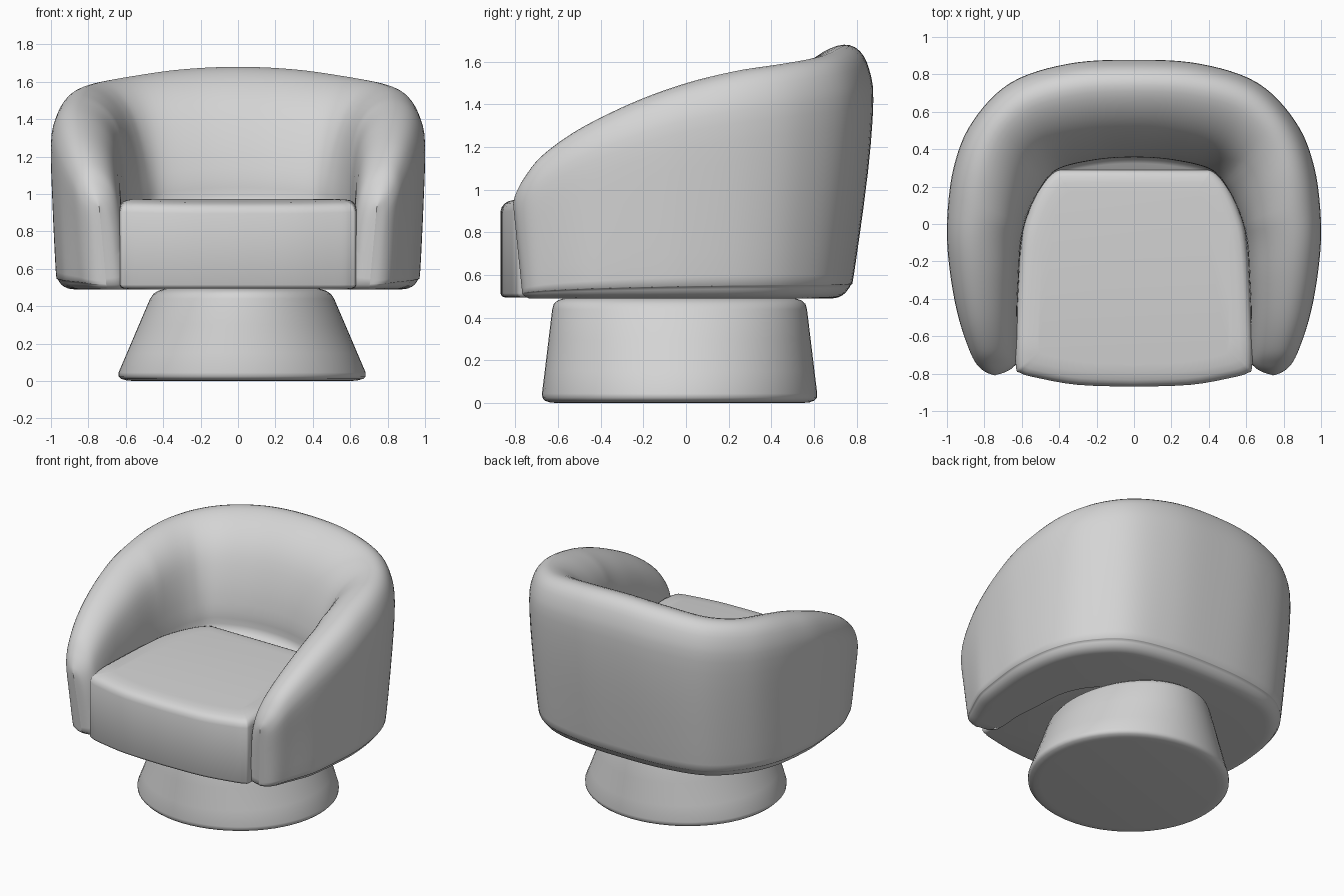
import bpy, bmesh, math
from mathutils import Vector

if "Cube" in bpy.data.objects:
    bpy.data.objects.remove(bpy.data.objects["Cube"])

fabric = bpy.data.materials.new("light_grey_fabric")
fabric.diffuse_color = (0.66, 0.66, 0.66, 1)
fabric.use_nodes = True
fabric.node_tree.nodes["Principled BSDF"].inputs["Base Color"].default_value = fabric.diffuse_color


def spline(pts, n):
    """Catmull-Rom through tuples of any size."""
    out = []
    for i in range(len(pts) - 1):
        p = [pts[max(i - 1, 0)], pts[i], pts[i + 1], pts[min(i + 2, len(pts) - 1)]]
        for k in range(n):
            t = k / n
            out.append(tuple(
                0.5 * (2 * b + (c - a) * t + (2 * a - 5 * b + 4 * c - d) * t * t
                       + (3 * b - a - 3 * c + d) * t ** 3) for a, b, c, d in zip(*p)))
    out.append(tuple(pts[-1]))
    return out


def clamp(v):
    return min(max(v, 0), 1)


def loft(name, rings, caps=True):
    """Join closed rings of points into one smooth solid."""
    bm = bmesh.new()
    vs = [[bm.verts.new(p) for p in r] for r in rings]
    n = len(rings[0])
    for a, b in zip(vs, vs[1:]):
        for i in range(n):
            j = (i + 1) % n
            bm.faces.new((a[i], a[j], b[j], b[i]))
    if caps:
        bm.faces.new(vs[0])
        bm.faces.new(vs[-1])
    bmesh.ops.remove_doubles(bm, verts=bm.verts, dist=0.0005)
    bmesh.ops.recalc_face_normals(bm, faces=bm.faces)
    me = bpy.data.meshes.new(name)
    bm.to_mesh(me)
    bm.free()
    ob = bpy.data.objects.new(name, me)
    bpy.context.collection.objects.link(ob)
    me.materials.append(fabric)
    return ob


def smooth(ob, angle):
    bpy.ops.object.select_all(action='DESELECT')
    bpy.context.view_layer.objects.active = ob
    ob.select_set(True)
    bpy.ops.object.shade_smooth_by_angle(angle=math.radians(angle))


# Wrap-around shell: stations (outer x,y, inner x,y, height, bottom taper)
half = [(0, .878, 0, .35, 1.68, .1), (.35, .857, .2, .337, 1.665, .1),
        (.66, .755, .4, .29, 1.625, .08), (.865, .545, .49, .2, 1.59, .06),
        (.965, .3, .555, .08, 1.555, .04), (1.0, .0, .6, -.08, 1.49, .03),
        (.985, -.25, .615, -.3, 1.40, .03), (.94, -.5, .625, -.52, 1.28, .02),
        (.89, -.67, .632, -.68, 1.16, .02), (.85, -.755, .642, -.755, 1.06, .01),
        (.80, -.798, .68, -.798, .98, 0), (.742, -.81, .742, -.81, .93, 0)]
path = [(-a, b, -c, d, h, t) for a, b, c, d, h, t in half[:0:-1]] + half
# Section: height fraction, inner-to-outer fraction, inset, taper share
section = [(0, 0, 0, 1), (.2, 0, 0, 1), (.34, 0, 0, .9), (.39, 0, 0, 0),
           (.5, .015, 0, 0), (.65, .085, 0, 0), (.8, .21, 0, 0), (.9, .36, 0, 0),
           (.97, .55, 0, 0), (1, .74, 0, 0), (.975, .88, 0, 0), (.9, .965, 0, 0),
           (.78, 1, 0, 0), (.5, 1, 0, .25), (.1, 1, 0, .9), (.055, 1, -.01, .95),
           (.022, 1, -.032, 1), (.005, 1, -.065, 1), (0, 1, -.1, 1)]
section = spline(section, 3)
rings = []
for ox, oy, ix, iy, h, taper in spline(path, 6):
    o, i = Vector((ox, oy)), Vector((ix, iy))
    width = max((o - i).length, .3)
    plump = 1 + .55 * clamp((.6 - oy) / .5)     # arms are rounder than the back
    ring = []
    for f, s, inset, k in section:
        s = max(s, 0) ** plump
        p = i + (o - i) * (s + (inset - k * taper) / width)
        # arm fronts lean inward and back toward the floor
        w = clamp((-.45 - p.y) / .35)
        x = p.x - math.copysign(.04 * w * (1 - f), ox)
        y = p.y + .045 * w * (1 - f) + .03 * w * clamp(1 - f / .06) ** 2
        ring.append((x, y, .49 + max(f, 0) * (h - .49)))
    rings.append(ring)
smooth(loft("shell_back_and_arms", rings, caps=False), 85)

# Seat cushion filling the inside of the shell
front = spline([(0, -.87), (.3, -.86), (.52, -.822), (.605, -.797), (.632, -.755),
                (.628, -.5), (.602, -.1), (.56, .07), (.5, .2), (.45, .262),
                (.41, .29)], 4)
outline = front + [(-x, y) for x, y in front[:0:-1]]
levels = [(.495, .022), (.50, .008), (.515, 0), (.92, 0), (.943, .006), (.958, .018),
          (.967, .036), (.972, .07), (.973, .12)]
rings = []
for z, d in levels:
    ring = []
    for x, y in outline:
        px, py = x * (1 - d / .63), -.29 + (y + .29) * (1 - d / .58)
        drop = .025 * clamp((-.66 - py) / .2) if z > .9 else 0   # front edge rolls down
        ring.append((px, py, z - drop))
    rings.append(ring)
smooth(loft("seat_cushion", rings), 50)

# Flared swivel base: round at the floor, oval under the seat
rings = []
for z, rx, ry in [(0, .58, .57), (.004, .62, .61), (.012, .648, .632), (.025, .661, .643),
                  (.045, .661, .645), (.15, .616, .632), (.3, .552, .614),
                  (.44, .492, .597), (.465, .475, .59), (.482, .45, .57), (.495, .41, .53)]:
    rings.append([(.022 + rx * math.cos(math.tau * i / 64),
                   -.03 + ry * math.sin(math.tau * i / 64), z) for i in range(64)])
smooth(loft("swivel_base", rings), 45)
